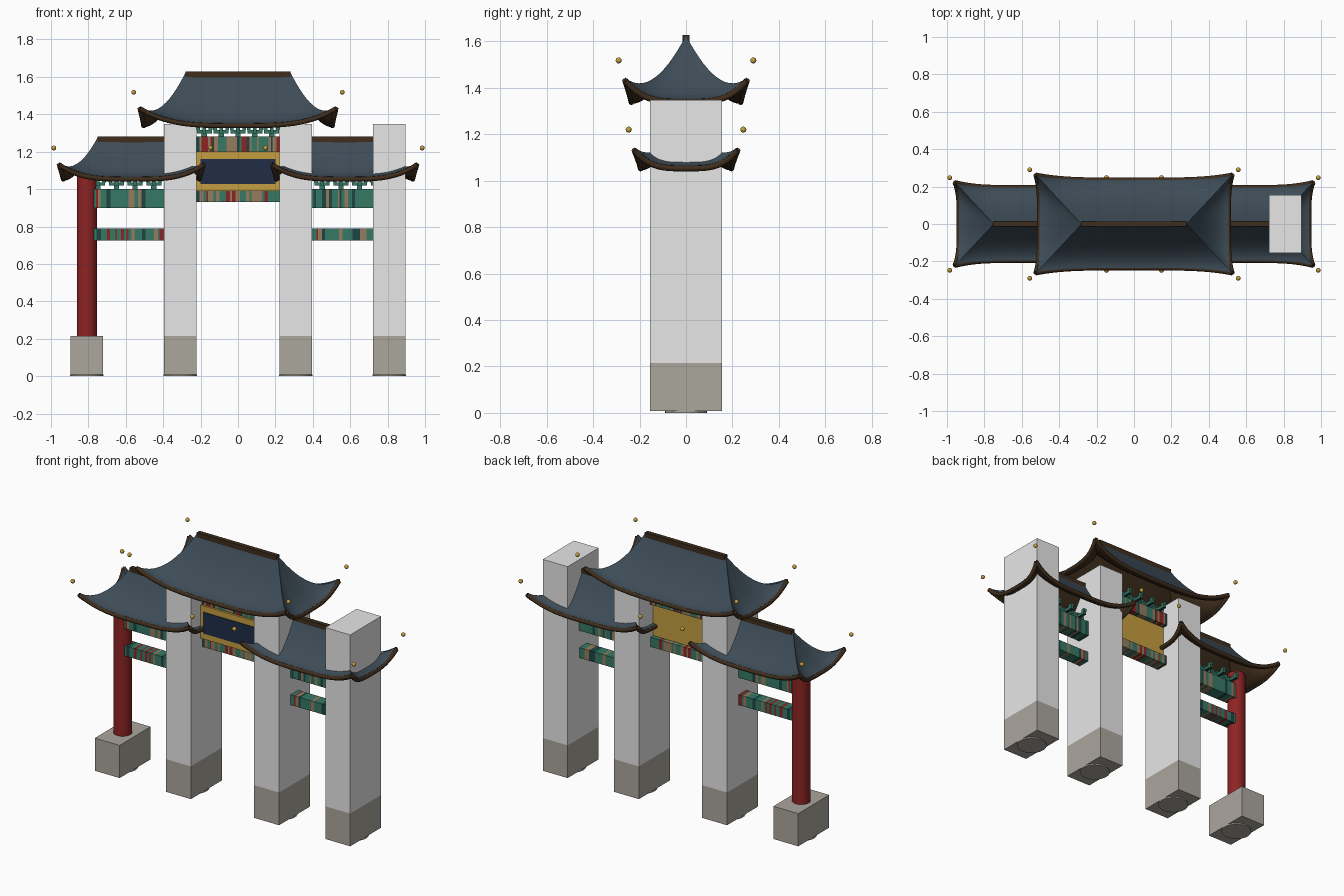
import bpy, bmesh, random
from math import radians
from mathutils import Matrix, Vector

random.seed(4)
cube = bpy.data.objects.get("Cube")
if cube:
    bpy.data.objects.remove(cube, do_unlink=True)


def material(name, r, g, b):
    m = bpy.data.materials.new(name)
    m.use_nodes = True
    m.diffuse_color = (r, g, b, 1)
    bsdf = next(n for n in m.node_tree.nodes if n.type == 'BSDF_PRINCIPLED')
    bsdf.inputs["Base Color"].default_value = (r, g, b, 1)
    return m


white = material("pier white", .8, .8, .8)
stone = material("stone grey", .41, .385, .34)
slate = material("slate blue", .047, .072, .095)
red = material("column red", .27, .017, .017)
brown = material("trim brown", .05, .027, .012)
gold = material("gold", .56, .34, .05)
navy = material("panel navy", .014, .027, .061)
teal = material("beam teal", .037, .19, .13)
tan = material("stripe tan", .3, .2, .11)
dark = material("stripe dark green", .012, .06, .055)


def finish(name, bm, mats, smooth=False):
    mesh = bpy.data.meshes.new(name)
    bm.to_mesh(mesh)
    bm.free()
    for m in mats:
        mesh.materials.append(m)
    ob = bpy.data.objects.new(name, mesh)
    bpy.context.collection.objects.link(ob)
    if smooth:
        bpy.ops.object.select_all(action='DESELECT')
        ob.select_set(True)
        bpy.context.view_layer.objects.active = ob
        bpy.ops.object.shade_smooth_by_angle(angle=radians(35))
    return ob


def add_box(bm, lo, hi):
    lo, hi = Vector(lo), Vector(hi)
    place = Matrix.Translation((lo + hi) / 2) @ Matrix.Diagonal((*(hi - lo), 1))
    bmesh.ops.create_cube(bm, size=1, matrix=place)


def box(name, lo, hi, mat):
    bm = bmesh.new()
    add_box(bm, lo, hi)
    return finish(name, bm, [mat])


def cylinder(name, x, radius, z0, z1, mat):
    bm = bmesh.new()
    bmesh.ops.create_cone(bm, cap_ends=True, segments=32, radius1=radius, radius2=radius,
                          depth=z1 - z0, matrix=Matrix.Translation((x, 0, (z0 + z1) / 2)))
    return finish(name, bm, [mat], True)


# Plinths with round feet, three square piers and one round column
HALF_W, HALF_D, PLINTH = .087, .155, .215
for name, x in (("outer_right", -.808), ("inner_right", -.309),
                ("inner_left", .309), ("outer_left", .808)):
    cylinder(name + "_foot", x, .09, 0, .01, stone)
    box(name + "_plinth", (x - HALF_W, -HALF_D, .008), (x + HALF_W, HALF_D, PLINTH), stone)
    if name == "outer_right":
        cylinder(name + "_column", x, .054, PLINTH, 1.09, red)
    else:
        box(name + "_pier", (x - HALF_W, -HALF_D, PLINTH), (x + HALF_W, HALF_D, 1.347), white)


# Painted beams: a bar sliced along x, each slice given a stripe colour
def beam(name, x0, x1, z0, z1, half_depth, choices):
    bm = bmesh.new()
    add_box(bm, (x0, -half_depth, z0), (x1, half_depth, z1))
    cuts, x = [x0], x0
    while x < x1 - .025:
        x += random.uniform(.008, .022)
        cuts.append(x)
        bmesh.ops.bisect_plane(bm, geom=bm.verts[:] + bm.edges[:] + bm.faces[:],
                               plane_co=(x, 0, 0), plane_no=(1, 0, 0))
    colours = [random.choice(choices) for _ in cuts]
    for f in bm.faces:
        cx = f.calc_center_median().x
        f.material_index = colours[sum(c < cx - 1e-5 for c in cuts) - 1 if cx > x0 + 1e-5 else 0]
    finish(name, bm, [teal, red, tan, dark])


# Bracket sets: block, long arm, cross arm and three caps
def brackets(name, centres, z0, height):
    bm = bmesh.new()
    h = height / 3
    for x in centres:
        add_box(bm, (x - .014, -.02, z0), (x + .014, .02, z0 + h))
        add_box(bm, (x - .04, -.014, z0 + h), (x + .04, .014, z0 + 2 * h))
        add_box(bm, (x - .01, -.075, z0 + h), (x + .01, .075, z0 + 2 * h))
        for dx, dy in ((-.033, 0), (0, 0), (.033, 0), (0, -.065), (0, .065)):
            add_box(bm, (x + dx - .01, dy - .012, z0 + 2 * h),
                    (x + dx + .01, dy + .012, z0 + 3 * h))
    for f in bm.faces:
        f.material_index = 1 if f.normal.z < -.5 else 0
    finish(name, bm, [teal, dark])


MIXED = [0, 0, 0, 0, 0, 1, 2, 3]
BUSY = [0, 0, 0, 1, 1, 2, 2, 3]
for side, sx in (("right", -1), ("left", 1)):
    x0, x1 = sorted((sx * .39, sx * .77))
    beam(side + "_upper_beam", x0, x1, .9, 1.0, .042, MIXED)
    beam(side + "_lower_beam", x0, x1, .725, .79, .038, MIXED)
    brackets(side + "_brackets", [sx * (.45 + .1 * i) for i in range(4)], 1.0, .055)
beam("centre_upper_beam", -.222, .222, 1.2, 1.28, .045, BUSY)
beam("centre_lower_beam", -.222, .222, .93, .99, .04, BUSY)
brackets("centre_brackets", [-.18 + .09 * i for i in range(5)], 1.28, .055)

# Plaque with a navy panel on the front
box("plaque_frame", (-.222, -.058, .99), (.222, .012, 1.2), gold)
box("plaque_panel", (-.2, -.063, 1.028), (.2, -.057, 1.162), navy)


# Hipped roof with concave slopes and lifted corners
def roof(name, cx, ridge, mid, corner, z_ridge, z_eave, lift, thick=.022, n=28, m=14):
    def point(end, sign, s, t):
        k = abs(s) ** 4
        z = z_ridge - (z_ridge - z_eave) * (1 - (1 - t) ** 1.8) + lift * abs(s) ** 3.5 * t ** 2.5
        if end:
            x = ridge + (mid[0] + (corner[0] - mid[0]) * k - ridge) * t
            return Vector((cx + sign * x, s * t * corner[1], z))
        x = s * (ridge + (corner[0] - ridge) * t)
        return Vector((cx + x, sign * t * (mid[1] + (corner[1] - mid[1]) * k), z))

    bm = bmesh.new()
    drop = Vector((0, 0, -thick))

    def quad(pts, mat):
        bm.faces.new([bm.verts.new(p) for p in pts]).material_index = mat

    for end in (False, True):
        for sign in (-1, 1):
            g = [[point(end, sign, 2 * i / n - 1, j / m) for j in range(m + 1)]
                 for i in range(n + 1)]
            for a, b in zip(g, g[1:]):
                for j in range(m):
                    q = [a[j], b[j], b[j + 1], a[j + 1]]
                    quad(q, 0)
                    quad([p + drop for p in q], 1)
                quad([a[m], b[m], b[m] + drop, a[m] + drop], 1)
    bmesh.ops.remove_doubles(bm, verts=bm.verts[:], dist=1e-4)
    bmesh.ops.recalc_face_normals(bm, faces=bm.faces[:])
    finish(name, bm, [slate, brown], True)

    # Rounded eave trim following the four edges
    curve = bpy.data.curves.new(name + "_trim", 'CURVE')
    curve.dimensions = '3D'
    curve.bevel_depth = .013
    curve.bevel_resolution = 2
    curve.use_fill_caps = True
    curve.materials.append(brown)
    for end in (False, True):
        for sign in (-1, 1):
            sp = curve.splines.new('POLY')
            sp.points.add(n)
            for i, p in enumerate(sp.points):
                p.co = (*(point(end, sign, 2 * i / n - 1, 1) + drop * .6), 1)
    bpy.context.collection.objects.link(bpy.data.objects.new(name + "_trim", curve))
    box(name + "_ridge", (cx - ridge, -.014, z_ridge - .03),
        (cx + ridge, .014, z_ridge + .003), brown)


roof("main_roof", 0, .28, (.505, .235), (.525, .262), 1.625, 1.352, .092)
for side, sx in (("right", -1), ("left", 1)):
    roof(side + "_roof", sx * .57, .18, (.365, .195), (.387, .222), 1.277, 1.066, .078)

# Small gold balls around the roof corners
bm = bmesh.new()
for x, y, z in ((.557, .29, 1.518), (.985, .247, 1.22), (.147, .247, 1.22)):
    for sx in (-1, 1):
        for sy in (-1, 1):
            bmesh.ops.create_uvsphere(bm, u_segments=12, v_segments=8, radius=.013,
                                      matrix=Matrix.Translation((sx * x, sy * y, z)))
finish("corner_balls", bm, [gold], True)
